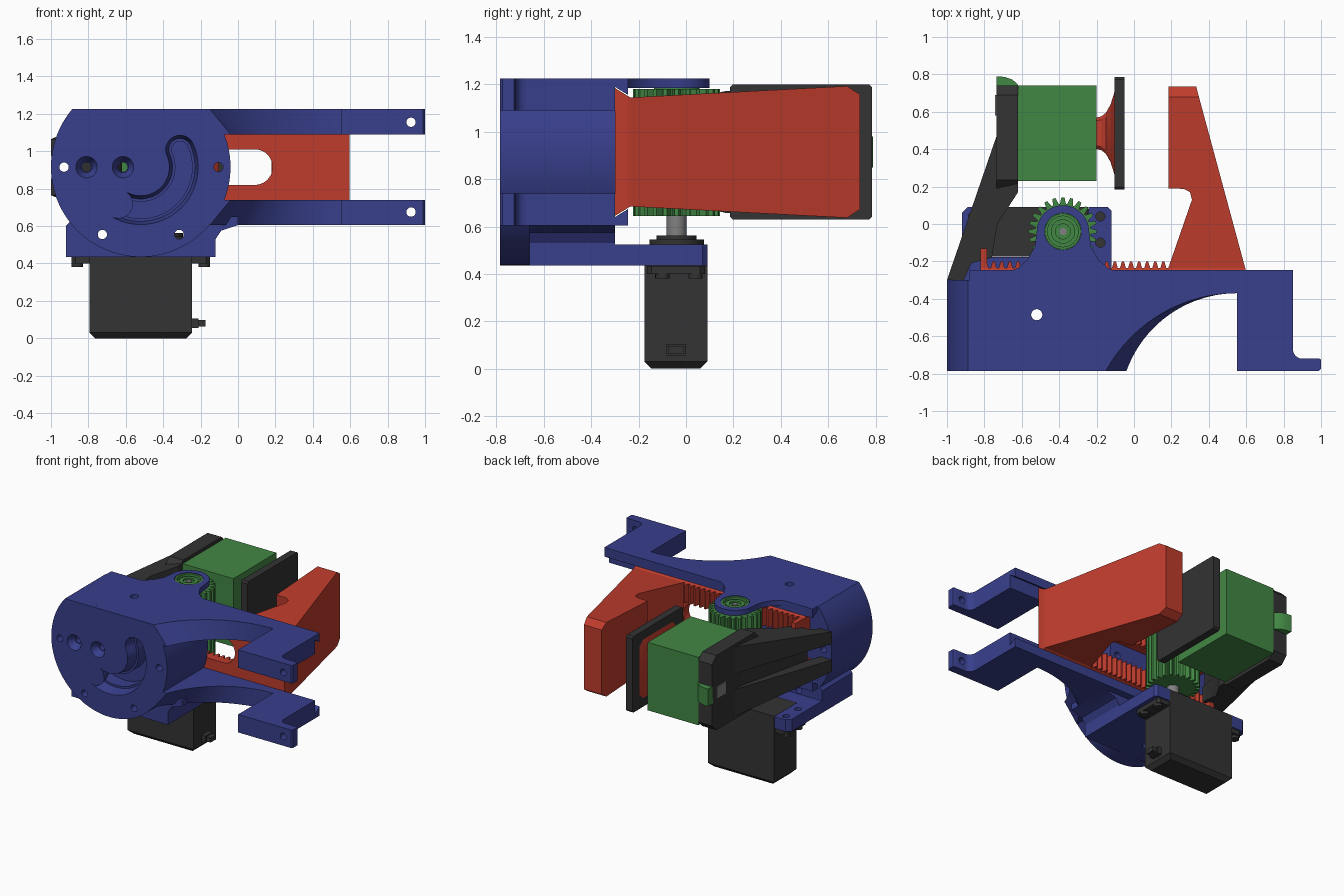
import bpy, bmesh, math
from math import sin, cos, pi, radians, sqrt

if "Cube" in bpy.data.objects:
    bpy.data.objects.remove(bpy.data.objects["Cube"])


def material(name, rgb):
    m = bpy.data.materials.new(name)
    m.diffuse_color = (*rgb, 1)
    m.use_nodes = True
    m.node_tree.nodes["Principled BSDF"].inputs["Base Color"].default_value = m.diffuse_color
    return m


BLUE = material("blue plastic", (0.040, 0.050, 0.265))
RED = material("red plastic", (0.52, 0.045, 0.026))
GREEN = material("green plastic", (0.055, 0.245, 0.058))
DARK = material("dark plastic", (0.033, 0.033, 0.033))
GRAY = material("gray metal", (0.22, 0.22, 0.22))
CZ = 0.915                 # mid height of the jaws
GX, GY = -0.38, -0.04      # pinion axis
PUT = {'x': lambda u, v, w: (w, u, v), 'y': lambda u, v, w: (u, w, v), 'z': lambda u, v, w: (u, v, w)}


def finish(name, bm, mat):
    bmesh.ops.recalc_face_normals(bm, faces=bm.faces[:])
    me = bpy.data.meshes.new(name)
    bm.to_mesh(me)
    bm.free()
    ob = bpy.data.objects.new(name, me)
    bpy.context.collection.objects.link(ob)
    me.materials.append(mat)
    return ob


def prism(name, pts, axis, a, b, mat, pts2=None):
    """Outline pushed along an axis from a to b; a and b may be functions of (u, v)."""
    bm = bmesh.new()
    rings = []
    for p, w in ((pts, a), (pts2 or pts, b)):
        rings.append([bm.verts.new(PUT[axis](u, v, w(u, v) if callable(w) else w)) for u, v in p])
    n = len(pts)
    bm.faces.new(rings[0][::-1])
    bm.faces.new(rings[1])
    for i in range(n):
        j = (i + 1) % n
        bm.faces.new((rings[0][i], rings[0][j], rings[1][j], rings[1][i]))
    return finish(name, bm, mat)


def rect(u0, v0, u1, v1, c=0.0):
    """Rectangle outline with optional corner chamfer."""
    if not c:
        return [(u0, v0), (u1, v0), (u1, v1), (u0, v1)]
    return [(u0 + c, v0), (u1 - c, v0), (u1, v0 + c), (u1, v1 - c),
            (u1 - c, v1), (u0 + c, v1), (u0, v1 - c), (u0, v0 + c)]


def arc(cx, cy, r, a0, a1, n=24):
    return [(cx + r * cos(radians(a0 + (a1 - a0) * i / n)),
             cy + r * sin(radians(a0 + (a1 - a0) * i / n))) for i in range(n + 1)]


def circle(cx, cy, r, n=32):
    return arc(cx, cy, r, 0, 360, n)[:-1]


def box(name, x0, x1, y0, y1, z0, z1, mat):
    return prism(name, rect(x0, y0, x1, y1), 'z', z0, z1, mat)


def lathe(name, profile, cx, cy, mat, n=40):
    bm = bmesh.new()
    vs = [bm.verts.new((cx + r, cy, z)) for r, z in profile]
    es = [bm.edges.new(e) for e in zip(vs, vs[1:])]
    bmesh.ops.spin(bm, geom=vs + es, cent=(cx, cy, 0), axis=(0, 0, 1), angle=2 * pi, steps=n)
    bmesh.ops.remove_doubles(bm, verts=bm.verts[:], dist=1e-5)
    return finish(name, bm, mat)


def boolean(ob, tools, op):
    for t in tools:
        m = ob.modifiers.new("cut", 'BOOLEAN')
        m.operation, m.solver, m.object = op, 'EXACT', t
        bpy.context.view_layer.update()
        me = bpy.data.meshes.new_from_object(ob.evaluated_get(bpy.context.evaluated_depsgraph_get()))
        ob.modifiers.clear()
        ob.data = me
        bpy.data.objects.remove(t)


# ---- blue housing: flattened round flange
body = prism("housing", arc(-0.52, CZ, 0.48, 139.8, 400.2, 72), 'y', -0.785, -0.3, BLUE)


def arm_outline(left):
    """Arm plan whose front hollow starts at x = left."""
    d = 0.55 - left
    r = (d * d + 0.415 ** 2) / 0.83
    a = math.degrees(math.atan2(-0.785 + 0.37 + r, -d))
    return ([(-0.88, -0.245), (-0.88, -0.6), (-0.6, -0.785)] + arc(0.55, -0.37 - r, r, a, 90, 20)
            + [(0.551, -0.785), (0.99, -0.785), (1, -0.775), (1, -0.725), (0.99, -0.72)]
            + arc(0.9, -0.67, 0.05, 270, 180, 6) + [(0.85, -0.245)])


parts = [prism("arm", arm_outline(-0.15), 'z', CZ + s * 0.31, CZ + s * 0.175, BLUE, arm_outline(-0.04))
         for s in (1, -1)]
# servo base block and its fork
parts.append(prism("base", [(-0.92, 0.435), (-0.12, 0.435), (-0.12, 0.53), (-0.09, 0.575), (0, 0.605),
                            (0, 0.65), (-0.87, 0.65), (-0.92, 0.6)], 'y', -0.66, -0.3, BLUE))
parts.append(prism("fork", [(-0.92, -0.4), (-0.12, -0.4), (-0.12, 0.07), (-0.14, 0.09), (-0.89, 0.09),
                            (-0.92, 0.06)], 'z', 0.435, 0.525, BLUE))
# pinion bearing tongue
left = [(-0.68, -0.26), (-0.62, -0.235), (-0.57, -0.19), (-0.53, -0.12)]
parts.append(prism("tongue", [(-0.68, -0.3)] + left + arc(GX, GY, 0.14, 180, 0, 28)
                   + [(2 * GX - x, y) for x, y in left[::-1]] + [(-0.08, -0.3)], 'z', 1.185, 1.225, BLUE))
boolean(body, parts, 'UNION')


def banana(w):
    """Round-ended curved slot around the flange centre."""
    e = [(-0.52 + 0.23 * cos(radians(a)), CZ + 0.23 * sin(radians(a))) for a in (-121, 24)]
    return (arc(-0.52, CZ, 0.23 + w, -121, 24, 30) + arc(*e[1], w, 24, 204, 14)[1:-1]
            + arc(-0.52, CZ, 0.23 - w, 24, -121, 30) + arc(*e[0], w, 59, -121, 14)[1:-1])


cuts = [prism("groove", [(-0.3, CZ - 0.275), (-0.235, CZ - 0.235), (-0.2, CZ - 0.235), (-0.2, CZ + 0.235),
                         (-0.235, CZ + 0.235), (-0.3, CZ + 0.275)], 'x', -0.95, 1.1, BLUE),
        box("servo_bay", -0.797, -0.243, -0.177, 0.3, 0.3, 0.6, BLUE),
        prism("slot", banana(0.08), 'y', -0.8, -0.7, BLUE, banana(0.06)),
        prism("slot", banana(0.045), 'y', -0.72, -0.6, BLUE),
        prism("hole", circle(GX, GY, 0.098), 'z', 1.1, 1.3, BLUE),
        prism("hole", circle(-0.52, -0.485, 0.03, 20), 'z', 0.3, 1.4, BLUE)]
for x, z in ((-0.93, CZ), (-0.81, CZ), (-0.615, CZ), (-0.105, CZ), (-0.725, 0.555), (-0.315, 0.555),
             (0.925, 1.155), (0.925, 0.675)):
    cuts.append(prism("hole", circle(x, z, 0.025, 20), 'y', -0.9, -0.2, BLUE))
for x in (-0.81, -0.615):
    cuts.append(prism("countersink", circle(x, CZ, 0.06), 'y', -0.79, -0.73, BLUE, circle(x, CZ, 0.03)))
for x in (-0.86, -0.18):
    for y in (-0.1, 0.04):
        cuts.append(prism("hole", circle(x, y, 0.025, 20), 'z', 0.4, 0.56, BLUE))
boolean(body, cuts, 'DIFFERENCE')

# ---- red sliding rack with dovetail back and long slot
rack = prism("rack", [(-0.3, CZ - 0.27), (-0.235, CZ - 0.23), (-0.235, CZ + 0.23), (-0.3, CZ + 0.27)],
             'x', -0.82, 0.595, RED)
boolean(rack, [prism("slot", [(-0.9, CZ - 0.095)] + arc(0.09, CZ, 0.095, -90, 90, 20) + [(-0.9, CZ + 0.095)],
                     'y', -0.4, -0.1, RED)], 'DIFFERENCE')
PITCH = 0.0432
teeth = []
for k in range(24):
    x = -0.81 + k * PITCH
    teeth += [(x, -0.238), (x + 0.011, -0.2), (x + 0.022, -0.2), (x + 0.033, -0.238)]
teeth += [(0.2, -0.238), (0.2, -0.26), (-0.81, -0.26)]
for name, z0, z1 in (("lower", 0.685, 0.82), ("upper", 1.01, 1.145)):
    prism(name + "_rack_teeth", teeth, 'z', z0, z1, RED)
    box(name + "_rack_stop", -0.82, -0.785, -0.25, -0.13, z0, z1, RED)


# ---- red moving finger, taller towards the tip
def half(y):
    return 0.23 + (y + 0.235) / 0.915 * 0.048 if y <= 0.68 else 0.278 - (y - 0.68) * 0.65


low, high = (lambda x, y: CZ - half(y)), (lambda x, y: CZ + half(y))
prism("moving_finger", [(0.18, -0.245), (0.597, -0.245), (0.347, 0.68), (0.185, 0.68), (0.185, 0.19),
                        (0.265, 0.188), (0.3, 0.17), (0.31, 0.13)], 'z', low, high, RED)
prism("moving_finger_tip", [(0.185, 0.68), (0.347, 0.68), (0.333, 0.735), (0.185, 0.735)], 'z', low, high, RED)

# ---- green pinion and its hub
gear = []
for k in range(24):
    for r, o in ((0.148, -0.42), (0.183, -0.17), (0.183, 0.17), (0.148, 0.42)):
        a = 2 * pi * (k + o) / 24
        gear.append((GX + r * cos(a), GY + r * sin(a)))
prism("pinion", gear, 'z', 0.645, 1.18, GREEN)
lathe("pinion_hub", [(0, 1.2), (0.04, 1.2), (0.04, 1.213), (0.065, 1.213), (0.065, 1.198), (0.082, 1.198),
                     (0.082, 1.222), (0.096, 1.222), (0.096, 1.17), (0, 1.17)], GX, GY, GREEN)
prism("hub_screw", circle(GX, GY, 0.02, 16), 'z', 1.195, 1.208, GRAY)

# ---- dark servo
S = rect(-0.795, -0.175, -0.245, 0.09)
prism("servo_bottom", rect(-0.765, -0.145, -0.275, 0.06), 'z', 0, 0.03, DARK, S)
prism("servo_case", S, 'z', 0.03, 0.525, DARK)
prism("servo_ears", rect(-0.89, -0.165, -0.15, 0.08, 0.02), 'z', 0.4, 0.434, DARK)
prism("servo_collar", circle(GX, GY, 0.115), 'z', 0.52, 0.545, DARK)
prism("servo_collar_top", circle(GX, GY, 0.085), 'z', 0.54, 0.562, DARK)
prism("servo_shaft", circle(GX, GY, 0.042, 20), 'z', 0.55, 0.65, GRAY)
box("cable_boot", -0.25, -0.21, -0.085, 0.0, 0.055, 0.105, DARK)
box("cable_end", -0.215, -0.175, -0.075, -0.01, 0.063, 0.097, DARK)
for x in (-0.86, -0.18):
    for y in (-0.1, 0.04):
        prism("servo_screw", circle(x, y, 0.03, 16), 'z', 0.38, 0.4, DARK)

# ---- dark fixed finger: two struts, a web and the end cover
strut = [(-1, -0.3), (-0.91, -0.3), (-0.87, -0.21), (-0.76, -0.18), (-0.73, 0.0), (-0.62, 0.17),
         (-0.62, 0.3), (-0.735, 0.47)]
for name, s in (("upper_strut", 1), ("lower_strut", -1)):
    prism(name, strut, 'z', CZ + s * 0.06,
          lambda x, y, s=s: CZ + s * (0.15 + 0.11 * min(1, max(0, (y + 0.3) / 0.48))), DARK)
prism("strut_web", [(-0.87, -0.2), (-0.77, -0.17), (-0.73, 0.0), (-0.62, 0.17), (-0.62, 0.3), (-0.72, 0.45)],
      'z', CZ - 0.07, CZ + 0.07, DARK)
prism("end_cover", rect(0.185, CZ - 0.28, 0.74, CZ + 0.28, 0.05), 'x', -0.735, -0.62, DARK)

# ---- green sensor block, clip and connector
box("sensor_block", -0.62, -0.2, 0.23, 0.74, 0.66, 1.17, GREEN)
prism("cover_clip", [(-0.735, 0.73), (-0.62, 0.73), (-0.62, 0.745), (-0.65, 0.772), (-0.69, 0.786),
                     (-0.735, 0.79)], 'z', 0.85, 0.98, GREEN)
box("connector", -0.742, -0.73, 0.58, 0.69, 0.87, 0.96, GRAY)

# ---- red flared neck and dark contact pad
flare = [(-0.205, 0.083), (-0.175, 0.09), (-0.15, 0.11), (-0.125, 0.155), (-0.1, 0.235)]
for (x0, h0), (x1, h1) in zip(flare, flare[1:]):
    prism("neck", rect(0.485 - h0, CZ - h0, 0.485 + h0, CZ + h0, h0 * 0.2), 'x', x0, x1, RED,
          rect(0.485 - h1, CZ - h1, 0.485 + h1, CZ + h1, h1 * 0.2))
prism("contact_pad", rect(0.185, CZ - 0.285, 0.785, CZ + 0.285, 0.012), 'x', -0.105, -0.05, DARK)

# ---- smooth round surfaces, keep crisp edges
for ob in bpy.context.scene.objects:
    ob.select_set(True)
    bpy.context.view_layer.objects.active = ob
bpy.ops.object.shade_smooth_by_angle(angle=radians(30))
